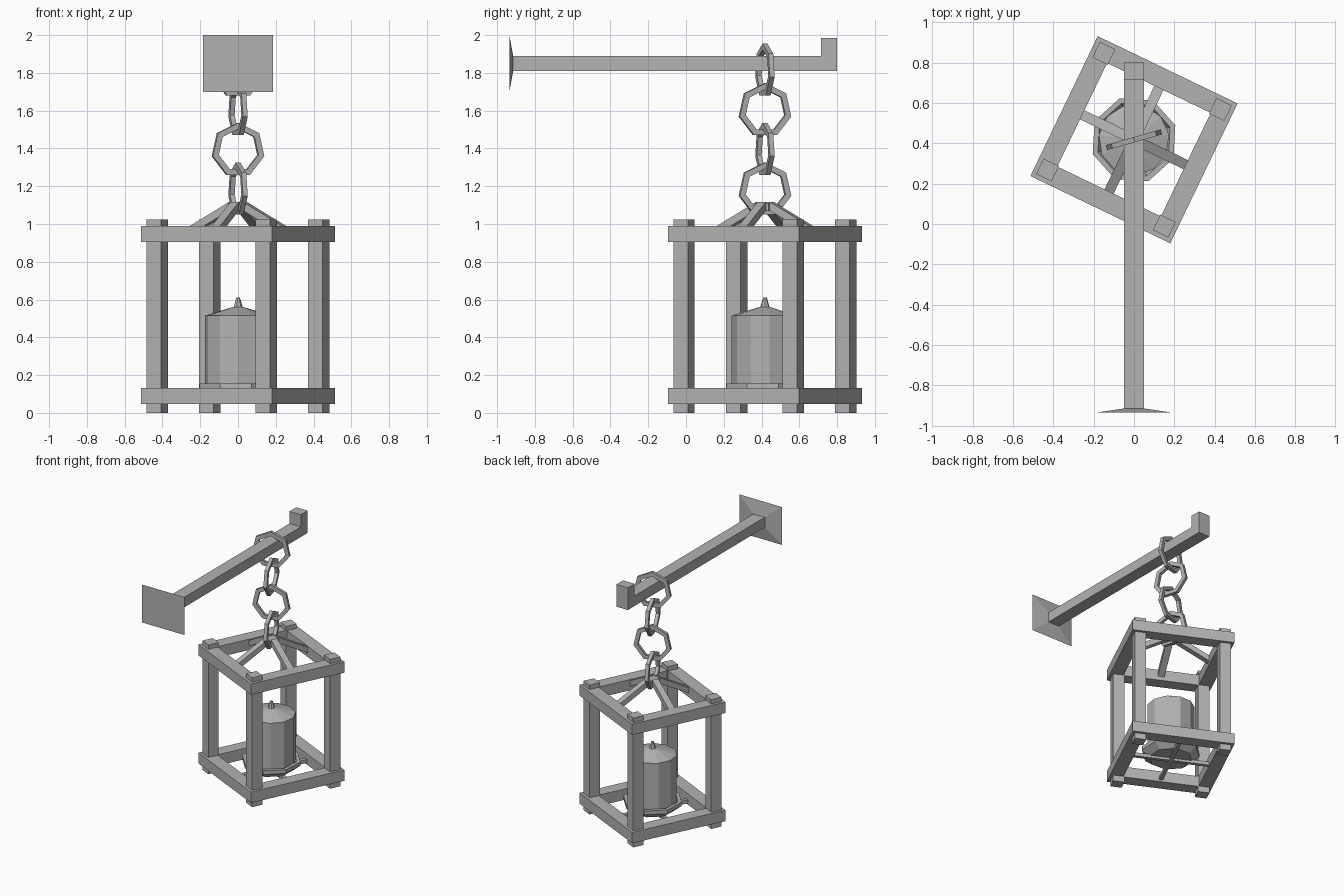
import bpy, bmesh, math
from mathutils import Matrix, Vector

if "Cube" in bpy.data.objects:
    bpy.data.objects.remove(bpy.data.objects["Cube"])

GREY = (0.45, 0.45, 0.45, 1)
iron = bpy.data.materials.new("iron_grey")
iron.use_nodes = True
iron.diffuse_color = GREY
iron.node_tree.nodes["Principled BSDF"].inputs["Base Color"].default_value = GREY

# Lantern hangs slightly turned below the arm
HANG = Matrix.Translation((0, 0.418, 0))
LANTERN = HANG @ Matrix.Rotation(math.radians(-25.7), 4, 'Z')


def finish(name, bm, matrix=Matrix()):
    bmesh.ops.recalc_face_normals(bm, faces=bm.faces)
    mesh = bpy.data.meshes.new(name)
    bm.to_mesh(mesh)
    bm.free()
    mesh.materials.append(iron)
    obj = bpy.data.objects.new(name, mesh)
    obj.matrix_world = matrix
    bpy.context.collection.objects.link(obj)
    return obj


def box(name, centre, size, matrix=Matrix()):
    bm = bmesh.new()
    bmesh.ops.create_cube(bm, size=1)
    bmesh.ops.scale(bm, vec=size, verts=bm.verts)
    bmesh.ops.translate(bm, vec=centre, verts=bm.verts)
    return finish(name, bm, matrix)


def lathe(name, profile, sides, matrix, start=0.0):
    """Turn (radius, z) points into a faceted solid with capped ends."""
    bm = bmesh.new()
    rings = []
    for r, z in profile:
        angles = [start + math.tau * i / sides for i in range(sides)]
        rings.append([bm.verts.new((r * math.cos(a), r * math.sin(a), z)) for a in angles])
    for low, high in zip(rings, rings[1:]):
        for i in range(sides):
            j = (i + 1) % sides
            bm.faces.new((low[i], low[j], high[j], high[i]))
    bm.faces.new(rings[0][::-1])
    bm.faces.new(rings[-1])
    return finish(name, bm, matrix)


def chain_link(name, z, turn, outer=0.145, inner=0.112, depth=0.026, sides=7):
    """Upright heptagonal ring with a rectangular section."""
    bm = bmesh.new()
    loops = []
    for i in range(sides):
        a = math.tau * i / sides
        loops.append([bm.verts.new((r * math.sin(a), y, r * math.cos(a)))
                      for r, y in ((outer, -depth / 2), (outer, depth / 2),
                                   (inner, depth / 2), (inner, -depth / 2))])
    for i in range(sides):
        a, b = loops[i], loops[(i + 1) % sides]
        for k in range(4):
            m = (k + 1) % 4
            bm.faces.new((a[k], a[m], b[m], b[k]))
    spin = Matrix.Rotation(math.radians(turn), 4, 'Z')
    return finish(name, bm, HANG @ Matrix.Translation((0, 0, z)) @ spin)


# Wall arm with upturned end
box("arm", (0, -0.06, 1.85), (0.1, 1.72, 0.08))
box("arm_end", (0, 0.758, 1.898), (0.1, 0.084, 0.176))

# Wall plate: flat back, shallow slope towards the arm
bm = bmesh.new()
back, front = [
    [bm.verts.new((sx * w, y, 1.85 + sz * h))
     for sx, sz in ((-1, -1), (1, -1), (1, 1), (-1, 1))]
    for w, h, y in ((0.186, 0.15, -0.935), (0.05, 0.04, -0.915))]
bm.faces.new(back)
bm.faces.new(front)
for i in range(4):
    j = (i + 1) % 4
    bm.faces.new((back[i], back[j], front[j], front[i]))
finish("wall_plate", bm)

# Chain
for i in range(4):
    chain_link(f"chain_link_{i + 1}", 1.811 - 0.21 * i, 16 + 90 * (i % 2))

# Corner posts
for i, (sx, sy) in enumerate(((-1, -1), (1, -1), (1, 1), (-1, 1))):
    box(f"post_{i + 1}", (sx * 0.321, sy * 0.321, 0.5125), (0.085, 0.085, 1.025), LANTERN)

# Square frames, roof struts and floor bars, repeated for each side
for i in range(4):
    side = LANTERN @ Matrix.Rotation(i * math.pi / 2, 4, 'Z')
    for label, z in (("bottom", 0.09), ("top", 0.947)):
        box(f"{label}_rail_{i + 1}", (0.05, 0.335, z), (0.67, 0.1, 0.086), side)
    start, end = Vector((0.03, 0, 1.1)), Vector((0.31, 0, 0.945))
    run = end - start
    tilt = Matrix.Rotation(math.atan2(-run.z, run.x), 4, 'Y')
    box(f"roof_strut_{i + 1}", (0, 0, 0), (run.length, 0.05, 0.04),
        side @ Matrix.Translation((start + end) / 2) @ tilt)
    box(f"floor_bar_{i + 1}", (0.15, 0, 0.075), (0.3, 0.028, 0.028), side)
box("roof_hub", (0, 0, 1.09), (0.08, 0.08, 0.04), LANTERN)

# Dish, candle and wick
lathe("candle_dish", [(0.16, 0.08), (0.217, 0.125), (0.217, 0.155), (0.19, 0.155),
                      (0.175, 0.125)], 8, LANTERN)
lathe("candle", [(0.176, 0.11), (0.176, 0.515), (0.03, 0.56)], 11, HANG, -math.pi / 2)
lathe("wick", [(0.028, 0.55), (0.01, 0.61)], 7, HANG)
